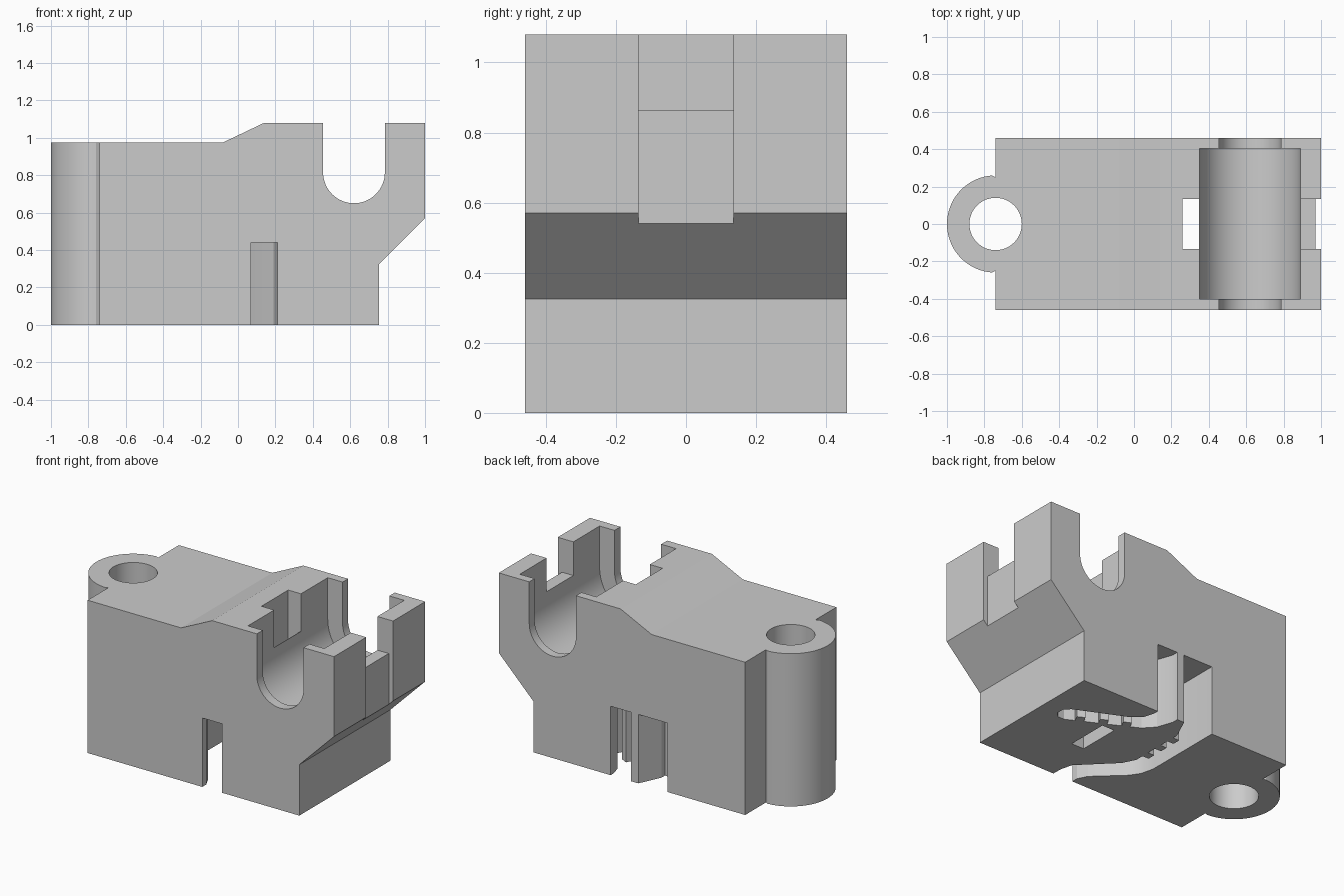
import bpy
import bmesh
import math
from mathutils import Vector

cube = bpy.data.objects.get("Cube")
if cube:
    bpy.data.objects.remove(cube, do_unlink=True)

GREY = (0.6, 0.6, 0.6, 1)
grey = bpy.data.materials.new("light_grey_plastic")
grey.use_nodes = True
grey.diffuse_color = GREY
grey.node_tree.nodes["Principled BSDF"].inputs["Base Color"].default_value = GREY


def prism(name, outline, low, high, axis="Z"):
    """Extrude an outline along Z (xy outline) or along Y (xz outline)."""
    bm = bmesh.new()
    place = (lambda a, b: (a, b, low)) if axis == "Z" else (lambda a, b: (a, low, b))
    face = bm.faces.new([bm.verts.new(place(*p)) for p in outline])
    new = bmesh.ops.extrude_face_region(bm, geom=[face])["geom"]
    step = Vector((0, 0, high - low)) if axis == "Z" else Vector((0, high - low, 0))
    bmesh.ops.translate(bm, vec=step, verts=[v for v in new if isinstance(v, bmesh.types.BMVert)])
    bmesh.ops.recalc_face_normals(bm, faces=bm.faces)
    mesh = bpy.data.meshes.new(name)
    bm.to_mesh(mesh)
    bm.free()
    mesh.materials.append(grey)
    ob = bpy.data.objects.new(name, mesh)
    bpy.context.collection.objects.link(ob)
    return ob


def rect(x0, x1, y0, y1):
    return [(x0, y0), (x1, y0), (x1, y1), (x0, y1)]


def arc(cx, cy, r, start, end, n):
    angles = [math.radians(start + (end - start) * i / n) for i in range(n + 1)]
    return [(cx + r * math.cos(a), cy + r * math.sin(a)) for a in angles]


def u_shape(r):
    """Round-bottomed slot, open at the top, around the bearing axis."""
    return [(0.62 - r, 1.3)] + arc(0.62, 0.815, r, 180, 360, 32) + [(0.62 + r, 1.3)]


def boolean(target, other, operation):
    mod = target.modifiers.new(other.name, "BOOLEAN")
    mod.operation = operation
    mod.solver = "EXACT"
    mod.object = other
    bpy.context.view_layer.objects.active = target
    bpy.ops.object.modifier_apply(modifier=mod.name)
    bpy.data.objects.remove(other, do_unlink=True)


# Main block with raised bearing end and sloped underside
body = prism("carriage_body", [(-0.74, 0), (0.755, 0), (0.755, 0.325), (1, 0.57), (1, 1.08),
                               (0.14, 1.08), (-0.08, 0.975), (-0.74, 0.975)], -0.46, 0.46, "Y")

# Rounded screw boss at the end
boss = prism("boss", [(-0.7, 0.25), (-0.74, 0.25)] + arc(-0.74, 0, 0.26, 94, 266, 40)
             + [(-0.74, -0.25), (-0.7, -0.25)], 0, 0.975)
boolean(body, boss, "UNION")

# Belt channels in the underside
main_channel = [(0.07, -0.6), (0.21, -0.6), (0.21, -0.4), (0.19, -0.32), (-0.01, -0.12), (-0.05, -0.04),
                (-0.05, 0.32), (0.015, 0.46), (0.015, 0.6), (-0.19, 0.6), (-0.19, -0.06),
                (-0.17, -0.14), (-0.13, -0.2), (0.04, -0.36), (0.07, -0.42)]
side_channel = [(0.065, 0.6), (0.065, 0.42), (0.1, 0.32), (0.16, 0.255), (0.56, 0.05), (0.605, 0.05),
                (0.635, 0.08), (0.635, 0.13), (0.6, 0.165), (0.285, 0.31), (0.23, 0.36),
                (0.21, 0.43), (0.21, 0.6)]

cutters = [
    prism("screw_hole", arc(-0.74, 0, 0.14, 0, 354.375, 63), -0.1, 1.3),
    prism("shaft_slot", u_shape(0.165), -0.6, 0.6, "Y"),
    prism("bearing_pocket", u_shape(0.27), -0.40, 0.405, "Y"),
    prism("tie_slot", rect(0.26, 0.347, -0.135, 0.135), -0.1, 1.3),
    prism("tie_opening", rect(0.261, 0.45, -0.135, 0.135), 0.84, 1.3),
    prism("tie_groove", rect(0.97, 1.1, -0.135, 0.135), 0.3, 1.3),
    prism("tie_gap", rect(0.8, 1.1, -0.135, 0.135), 0.865, 1.3),
    prism("main_channel", main_channel, -0.1, 0.44),
    prism("side_channel", side_channel, -0.1, 0.44),
]
for cutter in cutters:
    boolean(body, cutter, "DIFFERENCE")


def tooth(name, x, y, along, out):
    """Small belt tooth standing on the channel wall."""
    a, o, c = Vector(along).normalized() * 0.025, Vector(out).normalized(), Vector((x, y))
    corners = [c - a - o * 0.02, c + a - o * 0.02, c + a + o * 0.045, c - a + o * 0.045]
    return prism(name, [tuple(p) for p in corners], 0, 0.44)


# Belt teeth on the inner wall of each channel
for i in range(3):
    boolean(body, tooth("main_tooth", -0.05, 0.04 + 0.11 * i, (0, 1), (-1, 0)), "UNION")
    t = 0.2 + 0.3 * i
    boolean(body, tooth("side_tooth", 0.16 + 0.4 * t, 0.255 - 0.205 * t,
                        (0.4, -0.205), (0.205, 0.4)), "UNION")

# Smooth the round walls, keep the hard edges
bpy.ops.object.select_all(action="DESELECT")
body.select_set(True)
bpy.context.view_layer.objects.active = body
bpy.ops.object.shade_smooth_by_angle(angle=math.radians(20))
